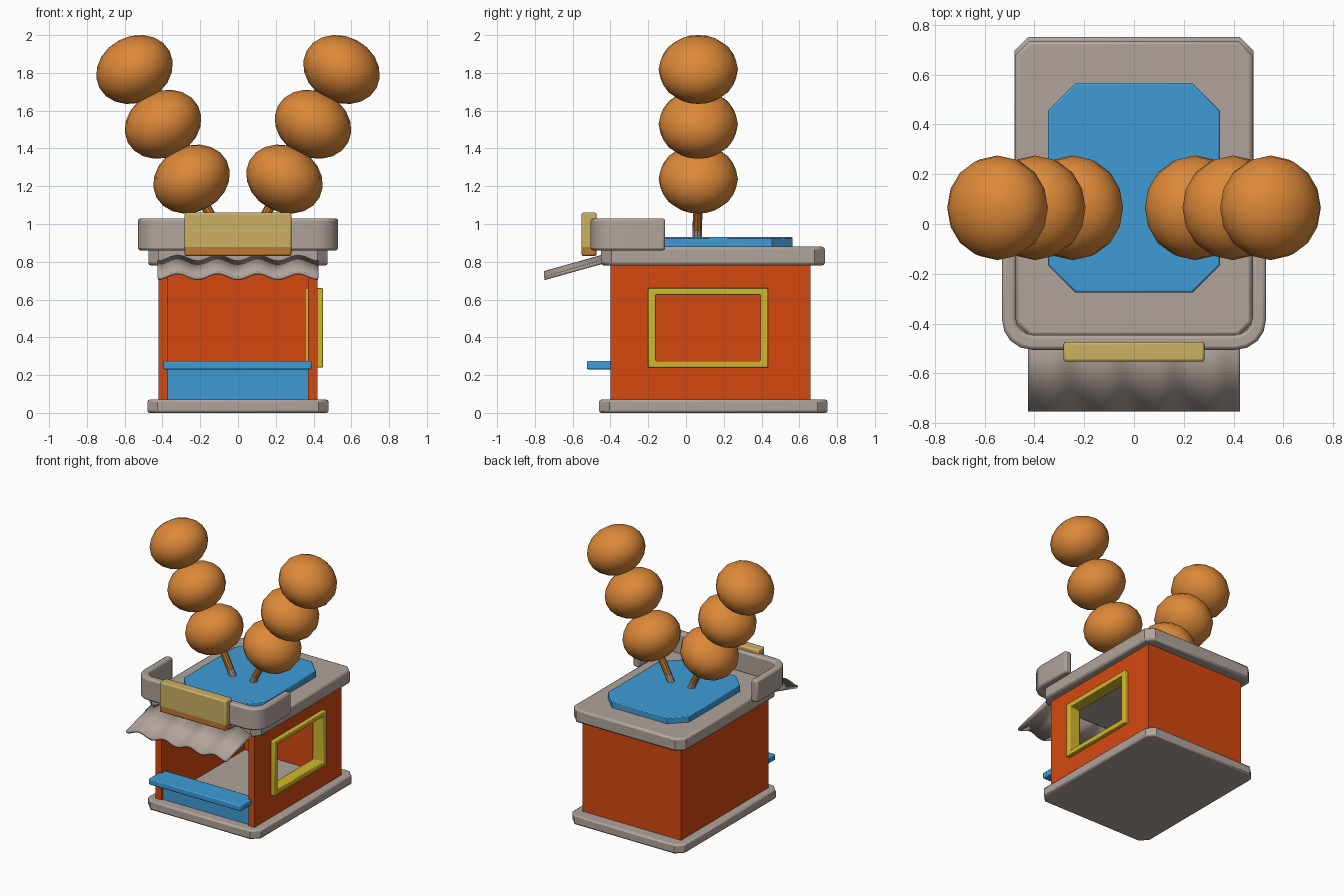
import bpy, bmesh, math
from mathutils import Vector

if "Cube" in bpy.data.objects:
    bpy.data.objects.remove(bpy.data.objects["Cube"])


def material(name, rgb):
    m = bpy.data.materials.new(name)
    m.diffuse_color = (*rgb, 1)
    m.use_nodes = True
    m.node_tree.nodes["Principled BSDF"].inputs["Base Color"].default_value = m.diffuse_color
    return m


RED = material("orange red", (0.66, 0.065, 0.005))
GREY = material("warm grey", (0.44, 0.37, 0.33))
BLUE = material("blue", (0.05, 0.33, 0.67))
BALL = material("dumpling orange", (0.72, 0.25, 0.04))
YELLOW = material("yellow", (0.65, 0.48, 0.025))
TAN = material("pale ochre", (0.6, 0.44, 0.13))
BROWN = material("amber brown", (0.52, 0.19, 0.03))


def finish(name, bm, *mats, bevel=0.0, smooth=35):
    bmesh.ops.recalc_face_normals(bm, faces=bm.faces)
    me = bpy.data.meshes.new(name)
    bm.to_mesh(me)
    bm.free()
    ob = bpy.data.objects.new(name, me)
    bpy.context.collection.objects.link(ob)
    for m in mats:
        me.materials.append(m)
    bpy.ops.object.select_all(action='DESELECT')
    ob.select_set(True)
    bpy.context.view_layer.objects.active = ob
    bpy.ops.object.shade_smooth_by_angle(angle=math.radians(smooth))
    if bevel:
        mod = ob.modifiers.new("bevel", 'BEVEL')
        mod.width, mod.segments = bevel, 2
        mod.limit_method, mod.angle_limit = 'ANGLE', math.radians(50)
    return ob


def slab(name, outline, z0, z1, mat, bevel=0.0):
    """Extrude a plan outline from z0 to z1."""
    bm = bmesh.new()
    lo = [bm.verts.new((x, y, z0)) for x, y in outline]
    hi = [bm.verts.new((x, y, z1)) for x, y in outline]
    bm.faces.new(lo)
    bm.faces.new(hi)
    n = len(lo)
    for i in range(n):
        j = (i + 1) % n
        bm.faces.new((lo[i], lo[j], hi[j], hi[i]))
    return finish(name, bm, mat, bevel=bevel)


def rect(x0, x1, y0, y1, c=0.0):
    """Rectangle with optional chamfered corners."""
    if not c:
        return [(x0, y0), (x1, y0), (x1, y1), (x0, y1)]
    return [(x0 + c, y0), (x1 - c, y0), (x1, y0 + c), (x1, y1 - c),
            (x1 - c, y1), (x0 + c, y1), (x0, y1 - c), (x0, y0 + c)]


def ring(name, x0, x1, outer, inner, mat, bevel=0.0):
    """Upright panel in the yz plane with a rectangular hole."""
    bm = bmesh.new()
    loops = [[bm.verts.new((x, y, z)) for y, z in rect(*r)]
             for x, r in ((x0, outer), (x1, outer), (x1, inner), (x0, inner))]
    for a in range(4):
        p, q = loops[a], loops[(a + 1) % 4]
        for i in range(4):
            j = (i + 1) % 4
            bm.faces.new((p[i], p[j], q[j], q[i]))
    return finish(name, bm, mat, bevel=bevel)


# Base, roof and roof plate
slab("base", rect(-0.48, 0.48, -0.46, 0.75, 0.055), 0, 0.07, GREY, 0.012)
slab("roof", rect(-0.475, 0.475, -0.45, 0.735, 0.055), 0.78, 0.88, GREY, 0.015)
slab("roof_plate", rect(-0.345, 0.345, -0.275, 0.565, 0.11), 0.87, 0.93, BLUE, 0.008)

# Walls: left and back in one piece, right wall with window hole
slab("left_back_wall", [(-0.42, -0.40), (-0.37, -0.40), (-0.37, 0.61),
                        (0.42, 0.61), (0.42, 0.66), (-0.42, 0.66)], 0.06, 0.79, RED)
ring("right_wall", 0.37, 0.42, (-0.40, 0.61, 0.06, 0.79), (-0.18, 0.415, 0.26, 0.64), RED)
ring("window_frame", 0.355, 0.45, (-0.20, 0.435, 0.24, 0.66),
     (-0.16, 0.395, 0.275, 0.625), YELLOW, 0.006)

# Counter
slab("counter_front", rect(-0.37, 0.37, -0.385, -0.345), 0.06, 0.24, BLUE)
slab("counter_shelf", rect(-0.395, 0.39, -0.525, -0.345), 0.23, 0.275, BLUE, 0.008)


# Parapet: U-shaped band with rounded front corners
def u_path(x, y, r):
    pts = [(x, -0.11)]
    for i in range(5):
        a = math.radians(i * 22.5)
        pts.append((x - r + r * math.cos(a), y + r - r * math.sin(a)))
    return pts + [(-px, py) for px, py in reversed(pts)]


slab("parapet", u_path(0.53, -0.505, 0.12) + u_path(0.475, -0.445, 0.07)[::-1],
     0.86, 1.03, GREY, 0.014)

# Sign board with a darker lower strip
bm = bmesh.new()
bmesh.ops.create_cube(bm, size=1)
for v in bm.verts:
    v.co = Vector((v.co.x * 0.565, v.co.y * 0.08 - 0.513, v.co.z * 0.23 + 0.945))
bmesh.ops.bisect_plane(bm, geom=bm.verts[:] + bm.edges[:] + bm.faces[:],
                       plane_co=(0, 0, 0.877), plane_no=(0, 0, 1))
for f in bm.faces:
    f.material_index = int(f.calc_center_median().z < 0.877)
finish("sign_board", bm, TAN, BROWN, bevel=0.01)

# Wavy awning
bm = bmesh.new()
N = 48
rows = []
for y, z in ((-0.40, 0.825), (-0.75, 0.727)):
    rows.append([bm.verts.new((-0.425 + 0.85 * i / N, y,
                 z - 0.015 * math.cos(8 * math.pi * i / N))) for i in range(N + 1)])
for i in range(N):
    bm.faces.new((rows[0][i], rows[1][i], rows[1][i + 1], rows[0][i + 1]))
awning = finish("awning", bm, GREY, smooth=60)
sol = awning.modifiers.new("thickness", 'SOLIDIFY')
sol.thickness, sol.offset = 0.018, 0


# Two leaning skewers of three flattened balls
def stick(name, a, b, r, mat):
    a, b = Vector(a), Vector(b)
    bm = bmesh.new()
    bmesh.ops.create_cone(bm, cap_ends=True, segments=10, radius1=r, radius2=r,
                          depth=(b - a).length)
    ob = finish(name, bm, mat)
    ob.location = (a + b) / 2
    ob.rotation_euler = (b - a).to_track_quat('Z', 'Y').to_euler()


for s, side in ((-1, "left"), (1, "right")):
    stick(side + "_skewer_tip", (s * 0.08, 0.06, 0.91), (s * 0.107, 0.06, 0.972), 0.026, GREY)
    stick(side + "_skewer", (s * 0.107, 0.06, 0.972), (s * 0.245, 0.065, 1.24), 0.026, BROWN)
    for i in range(3):
        bm = bmesh.new()
        bmesh.ops.create_uvsphere(bm, u_segments=16, v_segments=10, radius=1)
        ball = finish(f"{side}_ball_{i + 1}", bm, BALL, smooth=60)
        ball.scale = (0.21, 0.21, 0.175)
        ball.rotation_euler = (0, s * math.radians(27.5), 0)
        ball.location = (s * (0.246 + 0.151 * i), 0.065, 1.238 + 0.29 * i)
